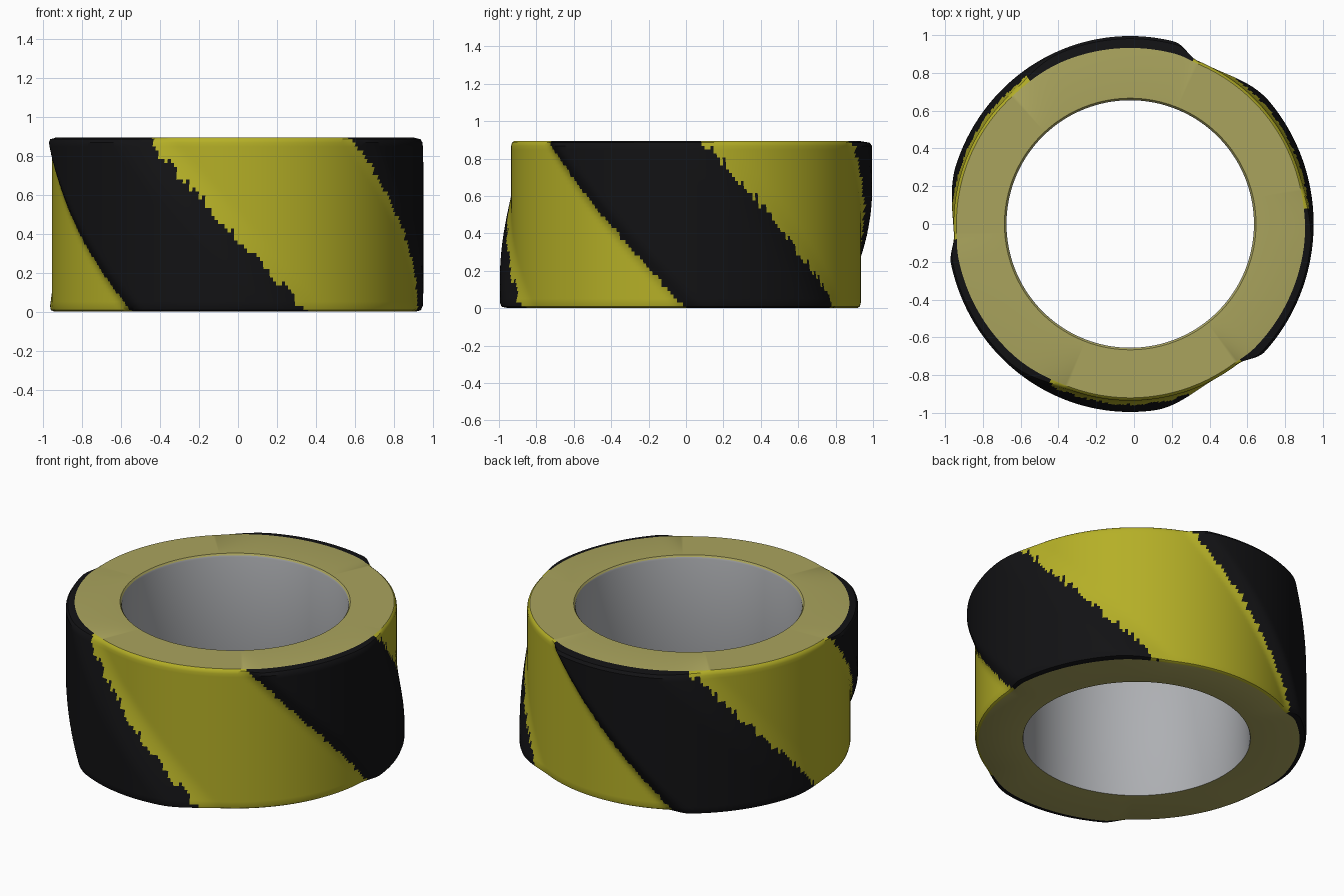
import bpy, bmesh, math, random

if "Cube" in bpy.data.objects:
    bpy.data.objects.remove(bpy.data.objects["Cube"])

random.seed(4)
SEG = 360                      # columns around the ring
CX = -0.02                     # ring axis
R_OUT, R_IN, TOP = 0.935, 0.658, 0.893
STRIPES = [-6, 118, 238]       # stripe centres in degrees at the bottom
SLOPE, HALF = 57, 28           # degrees of twist per unit of height, half width


def material(name, rgb):
    m = bpy.data.materials.new(name)
    m.diffuse_color = (*rgb, 1)
    m.use_nodes = True
    m.node_tree.nodes["Principled BSDF"].inputs["Base Color"].default_value = m.diffuse_color
    return m


yellow = material("yellow", (0.46, 0.43, 0.02))
black = material("black", (0.006, 0.006, 0.007))
side = material("pale_yellow", (0.40, 0.37, 0.11))
grey = material("core_grey", (0.42, 0.43, 0.45))


def smooth(t):
    t = max(0.0, min(1.0, t))
    return t * t * (3 - 2 * t)


def stripe_offset(deg, z):
    """Signed angle to the nearest diagonal stripe centre."""
    offs = [(deg - (c - SLOPE * z) + 180) % 360 - 180 for c in STRIPES]
    return min(offs, key=abs)


def bulge(deg, z):
    """How far the black stripe stands out of the roll."""
    d = stripe_offset(deg, z)
    w = smooth((37 - d) / 22) if d > 0 else smooth((31 + d) / 9)
    return (0.048 + 0.012 * math.cos(2 * math.radians(deg))) * w


def sweep(name, profile, mats, pick):
    """Revolve (radius, z, bulge weight) points, choosing a material per face."""
    bm = bmesh.new()
    rings = []
    for r, z, w in profile:
        ring = []
        for i in range(SEG):
            deg = i * 360 / SEG
            a = math.radians(deg)
            rr = r + w * bulge(deg, z)
            ring.append(bm.verts.new((CX + rr * math.sin(a), -rr * math.cos(a), z)))
        rings.append(ring)
    for k in range(len(rings) - 1):
        z = (profile[k][1] + profile[k + 1][1]) / 2
        for i in range(SEG):
            j = (i + 1) % SEG
            f = bm.faces.new((rings[k][i], rings[k][j], rings[k + 1][j], rings[k + 1][i]))
            f.material_index = pick(k, i, z)
    me = bpy.data.meshes.new(name)
    bm.to_mesh(me)
    bm.free()
    for m in mats:
        me.materials.append(m)
    ob = bpy.data.objects.new(name, me)
    bpy.context.collection.objects.link(ob)
    bpy.ops.object.select_all(action='DESELECT')
    ob.select_set(True)
    bpy.context.view_layer.objects.active = ob
    bpy.ops.object.shade_smooth_by_angle(angle=math.radians(35))
    return ob


# Tape roll: bottom side, rounded rim, striped wall, rounded rim, top side
ROWS = 40
wall = [(R_OUT, 0.03 + (TOP - 0.055) * k / ROWS, 1) for k in range(ROWS + 1)]
profile = ([(R_IN, 0.012, 0), (0.915, 0.0, 0.6), (R_OUT - 0.006, 0.008, 0.95)] + wall
           + [(R_OUT - 0.005, TOP - 0.008, 0.85), (0.92, TOP, 0.2), (R_IN + 0.008, TOP, 0),
              (R_IN, TOP - 0.01, 0)])
jag = [random.uniform(0, 3.2) for _ in range(SEG)]   # ragged stripe edges


def tape_colour(k, i, z):
    if k == 0 or k >= ROWS + 5:
        return 2
    d = stripe_offset(i * 360 / SEG, z)
    edge = HALF + (jag[i] - 1.5 if d > 0 else jag[i] * 0.3)
    return 1 if abs(d) < edge else 0


sweep("striped_tape_roll", profile, [yellow, black, side], tape_colour)

# Cardboard core lining the hole
core = [(R_IN, TOP - 0.01, 0), (R_IN - 0.003, TOP - 0.02, 0), (R_IN - 0.003, 0.02, 0), (R_IN, 0.012, 0)]
sweep("inner_core", core, [grey], lambda k, i, z: 0)
